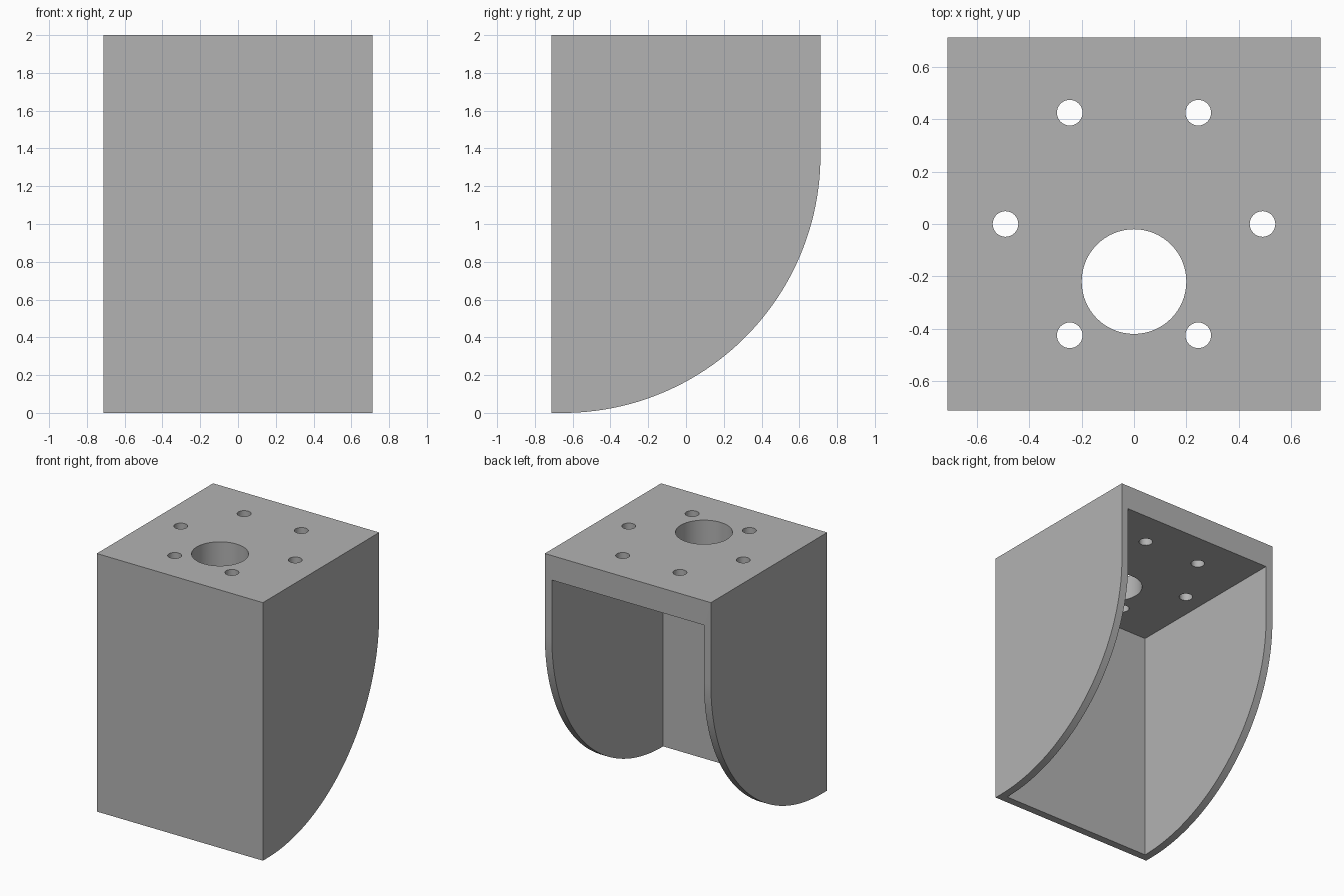
import bpy, bmesh, math
from mathutils import Matrix

if "Cube" in bpy.data.objects:
    bpy.data.objects.remove(bpy.data.objects["Cube"])

HALF = 0.712      # half of width and depth
HEIGHT = 2.0
WALL = 0.06       # side and front wall thickness
TOP = 0.19        # top plate thickness
R = 2 * HALF - WALL   # radius of the curved lower back

grey = bpy.data.materials.new("mid_grey")
grey.diffuse_color = (0.45, 0.45, 0.45, 1)
grey.use_nodes = True
grey.node_tree.nodes["Principled BSDF"].inputs["Base Color"].default_value = grey.diffuse_color


def to_object(name, bm):
    bmesh.ops.recalc_face_normals(bm, faces=bm.faces)
    mesh = bpy.data.meshes.new(name)
    bm.to_mesh(mesh)
    bm.free()
    obj = bpy.data.objects.new(name, mesh)
    bpy.context.collection.objects.link(obj)
    return obj


def cut(target, cutter):
    """Subtract the cutter, apply the result and remove the cutter."""
    bpy.context.view_layer.objects.active = target
    mod = target.modifiers.new("cut", 'BOOLEAN')
    mod.operation = 'DIFFERENCE'
    mod.solver = 'EXACT'
    mod.object = cutter
    bpy.ops.object.modifier_apply(modifier=mod.name)
    bpy.data.objects.remove(cutter)


# Bracket body: side profile with a quarter-round lower back, extruded in x
profile = [(-HALF, HEIGHT), (-HALF, 0)]
steps = 48
for i in range(steps + 1):
    a = -math.pi / 2 + math.pi / 2 * i / steps
    profile.append((HALF - R + R * math.cos(a), R + R * math.sin(a)))
profile.append((HALF, HEIGHT))

bm = bmesh.new()
face = bm.faces.new([bm.verts.new((-HALF, y, z)) for y, z in profile])
side = bmesh.ops.extrude_face_region(bm, geom=[face])
bmesh.ops.translate(bm, vec=(2 * HALF, 0, 0),
                    verts=[v for v in side["geom"] if isinstance(v, bmesh.types.BMVert)])
body = to_object("bracket_body", bm)
body.data.materials.append(grey)

# Cavity, open at the back and underneath
y0, y1, z0, z1 = -HALF + WALL, HALF + 0.3, -0.3, HEIGHT - TOP
bm = bmesh.new()
bmesh.ops.create_cube(bm, size=1, matrix=(
    Matrix.Translation((0, (y0 + y1) / 2, (z0 + z1) / 2))
    @ Matrix.Diagonal((2 * (HALF - WALL), y1 - y0, z1 - z0, 1))))
cut(body, to_object("cavity_cutter", bm))

# Ring of six bolt holes and one large off-centre hole through the top plate
holes = [(0.491 * math.cos(k * math.pi / 3), 0.491 * math.sin(k * math.pi / 3), 0.049, 32)
         for k in range(6)]
holes.append((0, -0.22, 0.20, 64))
bm = bmesh.new()
for x, y, r, n in holes:
    bmesh.ops.create_cone(bm, cap_ends=True, segments=n, radius1=r, radius2=r,
                          depth=TOP + 0.2,
                          matrix=Matrix.Translation((x, y, HEIGHT - TOP / 2)))
cut(body, to_object("hole_cutter", bm))

# Smooth curves with sharp edges
bpy.ops.object.select_all(action='DESELECT')
body.select_set(True)
bpy.context.view_layer.objects.active = body
bpy.ops.object.shade_smooth_by_angle(angle=math.radians(30))
